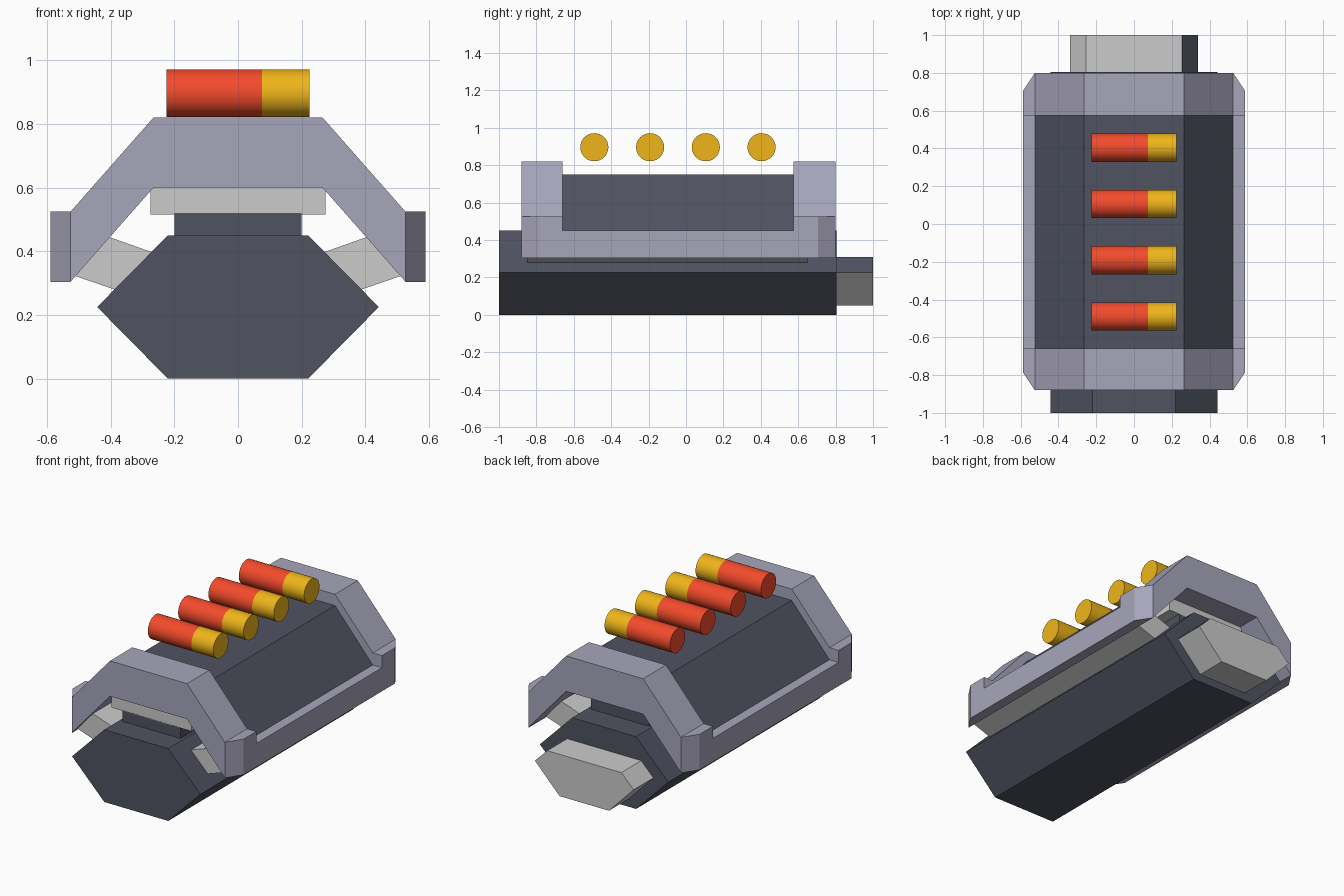
import bpy, bmesh, math
from mathutils import Matrix

if "Cube" in bpy.data.objects:
    bpy.data.objects.remove(bpy.data.objects["Cube"])


def material(name, rgb):
    m = bpy.data.materials.new(name)
    m.diffuse_color = (*rgb, 1)
    m.use_nodes = True
    m.node_tree.nodes["Principled BSDF"].inputs["Base Color"].default_value = m.diffuse_color
    return m


DARK = material("dark_slate", (0.08, 0.087, 0.12))
FRAME = material("pale_violet_grey", (0.39, 0.38, 0.50))
GREY = material("plain_grey", (0.8, 0.8, 0.8))
RED = material("red", (0.9, 0.07, 0.025))
GOLD = material("gold", (0.86, 0.46, 0.01))


def finish(bm, name, mat):
    bmesh.ops.recalc_face_normals(bm, faces=bm.faces[:])
    me = bpy.data.meshes.new(name)
    bm.to_mesh(me)
    bm.free()
    ob = bpy.data.objects.new(name, me)
    bpy.context.collection.objects.link(ob)
    if mat:
        me.materials.append(mat)
    return ob


def prism(name, profile, a, b, mat=None, axis="y"):
    """Extrude a closed profile: (x, z) along y, or (x, y) along z."""
    place = (lambda p, t: (p[0], t, p[1])) if axis == "y" else (lambda p, t: (p[0], p[1], t))
    bm = bmesh.new()
    face = bm.faces.new([bm.verts.new(place(p, a)) for p in profile])
    moved = bmesh.ops.extrude_face_region(bm, geom=[face])["geom"]
    bmesh.ops.translate(bm, verts=[v for v in moved if isinstance(v, bmesh.types.BMVert)],
                        vec=place((0, 0), b - a))
    return finish(bm, name, mat)


def mirrored(half):
    """Complete a right-hand half profile across x = 0."""
    return half + [(-x, z) for x, z in reversed(half)]


def cylinder(name, x0, x1, y, z, r, mat):
    bm = bmesh.new()
    bmesh.ops.create_cone(bm, cap_ends=True, segments=32, radius1=r, radius2=r, depth=x1 - x0,
                          matrix=Matrix.Translation(((x0 + x1) / 2, y, z)) @ Matrix.Rotation(math.pi / 2, 4, "Y"))
    for f in bm.faces:
        f.smooth = len(f.verts) == 4
    for e in bm.edges:
        e.smooth = all(f.smooth for f in e.link_faces)
    return finish(bm, name, mat)


# Hexagonal body and rear plug
prism("body", mirrored([(0.22, 0), (0.442, 0.225), (0.22, 0.45)]), -1, 0.805, DARK)
plug = prism("rear_plug", mirrored([(0.17, 0.05), (0.34, 0.225), (0.255, 0.31)]), 0.78, 1, GREY)
plug.data.materials.append(DARK)
for f in plug.data.polygons:  # upper right bevel is dark
    if f.normal.x > 0.5 and f.normal.z > 0.5:
        f.material_index = 1

# Neck and plate between body and cover
prism("neck", mirrored([(0.2, 0.44), (0.2, 0.52)]), -0.85, 0.65, DARK)
prism("plate", mirrored([(0.275, 0.515), (0.275, 0.605)]), -0.85, 0.65, GREY)

# Arches at both ends and the sunken cover between them
inner = [(0.525, 0.305), (0.265, 0.60)]
arch = [(0.265, 0.82), (0.525, 0.525)] + inner
for name, a, b in (("front_arch", -0.88, -0.66), ("rear_arch", 0.575, 0.80)):
    prism(name, mirrored(arch), a, b, FRAME)
prism("cover", mirrored([(0.265, 0.75), (0.525, 0.45)] + inner), -0.66, 0.575, DARK)

# Side rails with chamfered raised ends, and slanted braces
for side, s in (("left", -1), ("right", 1)):
    plans = (
        ("rail_front", [(0.525, -0.88), (0.588, -0.785), (0.588, -0.66), (0.525, -0.66)], 0.525),
        ("rail", [(0.525, -0.66), (0.588, -0.66), (0.588, 0.575), (0.525, 0.575)], 0.45),
        ("rail_rear", [(0.525, 0.575), (0.588, 0.575), (0.588, 0.705), (0.525, 0.80)], 0.525),
    )
    for name, plan, top in plans:
        prism(f"{side}_{name}", [(s * x, y) for x, y in plan], 0.303, top, FRAME, "z")
    brace = [(0.42, 0.45), (0.51, 0.322), (0.30, 0.25), (0.25, 0.39)]
    prism(f"{side}_brace", [(s * x, z) for x, z in brace], -0.85, 0.65, GREY)

# Row of two-tone cartridges above the cover
for i in range(4):
    y = -0.49 + 0.298 * i
    cylinder(f"cartridge_shell_{i + 1}", -0.225, 0.075, y, 0.896, 0.075, RED)
    cylinder(f"cartridge_base_{i + 1}", 0.075, 0.225, y, 0.896, 0.075, GOLD)
